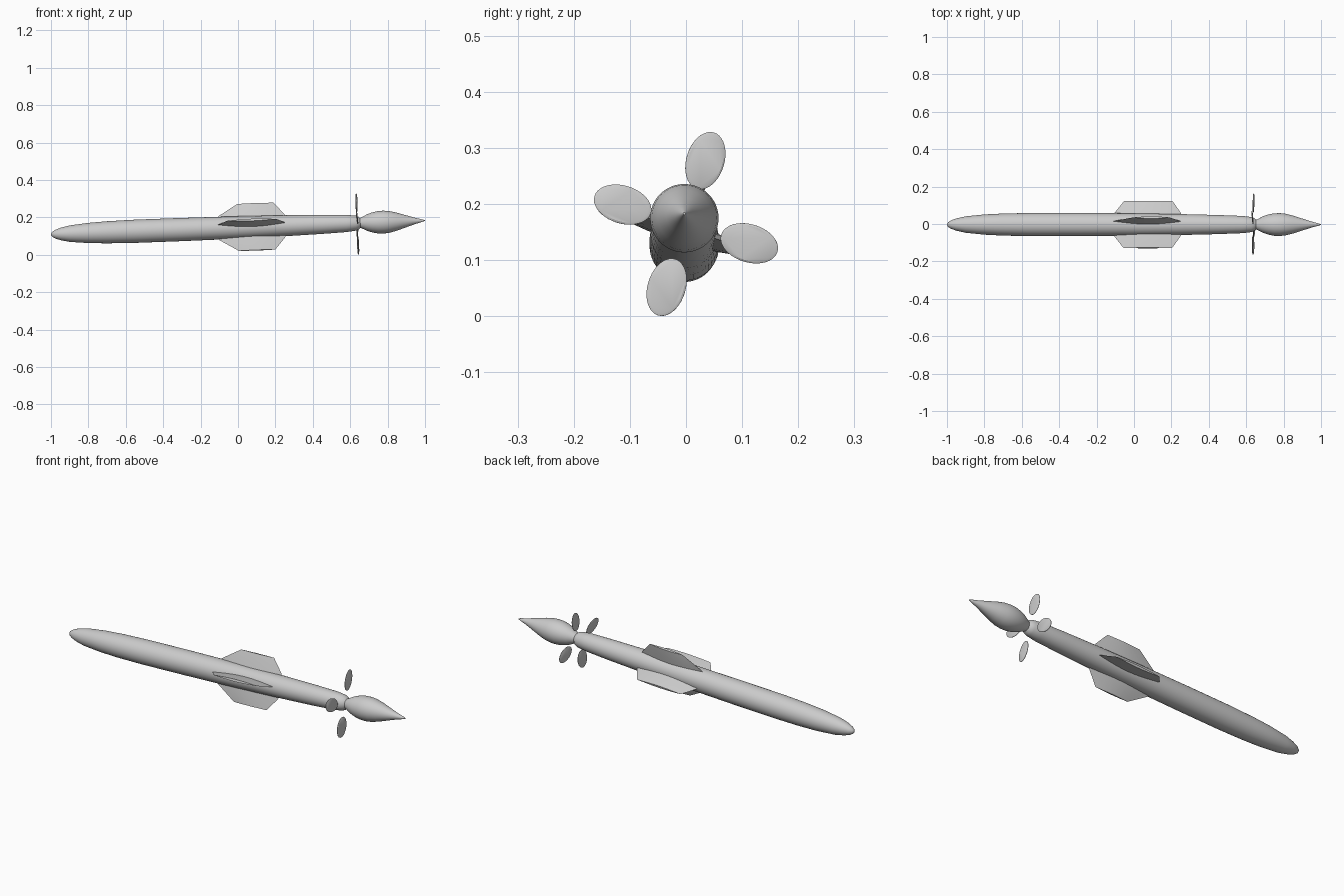
import bpy
import bmesh
from math import atan, cos, pi, radians, sin
from mathutils import Matrix

if "Cube" in bpy.data.objects:
    bpy.data.objects.remove(bpy.data.objects["Cube"], do_unlink=True)

grey = bpy.data.materials.new("light grey")
grey.use_nodes = True
grey.diffuse_color = (0.6, 0.6, 0.6, 1)
grey.node_tree.nodes["Principled BSDF"].inputs["Base Color"].default_value = (0.6, 0.6, 0.6, 1)

# Long axis runs along x, with the tail raised slightly
TILT = Matrix.Translation((0, -0.003, 0.146)) @ Matrix.Rotation(-atan(0.037), 4, "Y")
ROLL = radians(-17)


def loft(name, rings, matrix, angle):
    """Join successive closed rings of points and cap both ends."""
    bm = bmesh.new()
    loops = [[bm.verts.new(p) for p in ring] for ring in rings]
    n = len(loops[0])
    for a, b in zip(loops, loops[1:]):
        for i in range(n):
            j = (i + 1) % n
            bm.faces.new((a[i], a[j], b[j], b[i]))
    bm.faces.new(loops[0])
    bm.faces.new(loops[-1])
    bmesh.ops.recalc_face_normals(bm, faces=bm.faces)
    mesh = bpy.data.meshes.new(name)
    bm.to_mesh(mesh)
    bm.free()
    obj = bpy.data.objects.new(name, mesh)
    bpy.context.collection.objects.link(obj)
    mesh.materials.append(grey)
    obj.matrix_world = matrix
    bpy.ops.object.select_all(action="DESELECT")
    obj.select_set(True)
    bpy.context.view_layer.objects.active = obj
    bpy.ops.object.shade_smooth_by_angle(angle=radians(angle))
    return obj


def revolve(name, profile, sides=48):
    """Turn (x, radius) points around the long axis."""
    rings = [[(x, r * cos(2 * pi * i / sides), r * sin(2 * pi * i / sides))
              for i in range(sides)] for x, r in profile]
    return loft(name, rings, TILT, 40)


# Hull and tail cone
revolve("hull", [(-1, 0.004), (-0.995, 0.012), (-0.98, 0.022), (-0.95, 0.033),
                 (-0.9, 0.044), (-0.8, 0.054), (-0.7, 0.059), (-0.55, 0.062),
                 (-0.3, 0.062), (0, 0.06), (0.25, 0.056), (0.45, 0.051),
                 (0.58, 0.046), (0.63, 0.04), (0.645, 0.034), (0.655, 0.025)])
revolve("tail_cone", [(0.65, 0.024), (0.665, 0.031), (0.69, 0.044), (0.72, 0.054),
                      (0.75, 0.06), (0.78, 0.061), (0.81, 0.058), (0.85, 0.048),
                      (0.9, 0.032), (0.95, 0.016), (0.985, 0.007), (1, 0.002)])


def lens(x0, x1, half, z, steps=8):
    """Pointed lens section between x0 and x1."""
    side = [(x0 + (x1 - x0) * i / steps, half * sin(pi * i / steps)) for i in range(steps + 1)]
    return [(x, y, z) for x, y in side] + [(x, -y, z) for x, y in side[-2:0:-1]]


# Four tapered fins
for i, name in enumerate(("top", "right", "bottom", "left")):
    upright = i % 2 == 0
    front = 0.0 if upright else -0.055
    back = 0.195 if upright else 0.205
    rings = [lens(-0.115, 0.26, 0.016, 0.04), lens(-0.105, 0.25, 0.015, 0.065),
             lens(front, back, 0.006, 0.131)]
    loft(name + "_fin", rings, TILT @ Matrix.Rotation(ROLL + i * pi / 2, 4, "X"), 50)

# Four thin oval propeller blades
for i, name in enumerate(("top", "right", "bottom", "left")):
    oval = [(0.034 * cos(2 * pi * k / 40), 0.0525 * sin(2 * pi * k / 40)) for k in range(40)]
    rings = [[(x, y * s, z * s) for y, z in oval]
             for x, s in ((-0.003, 0.9), (-0.001, 1), (0.001, 1), (0.003, 0.9))]
    place = (TILT @ Matrix.Translation((0.638, 0.003, -0.005))
             @ Matrix.Rotation(ROLL + i * pi / 2, 4, "X")
             @ Matrix.Translation((0, 0, 0.118)) @ Matrix.Rotation(radians(5), 4, "Z"))
    loft(name + "_propeller_blade", rings, place, 30)
